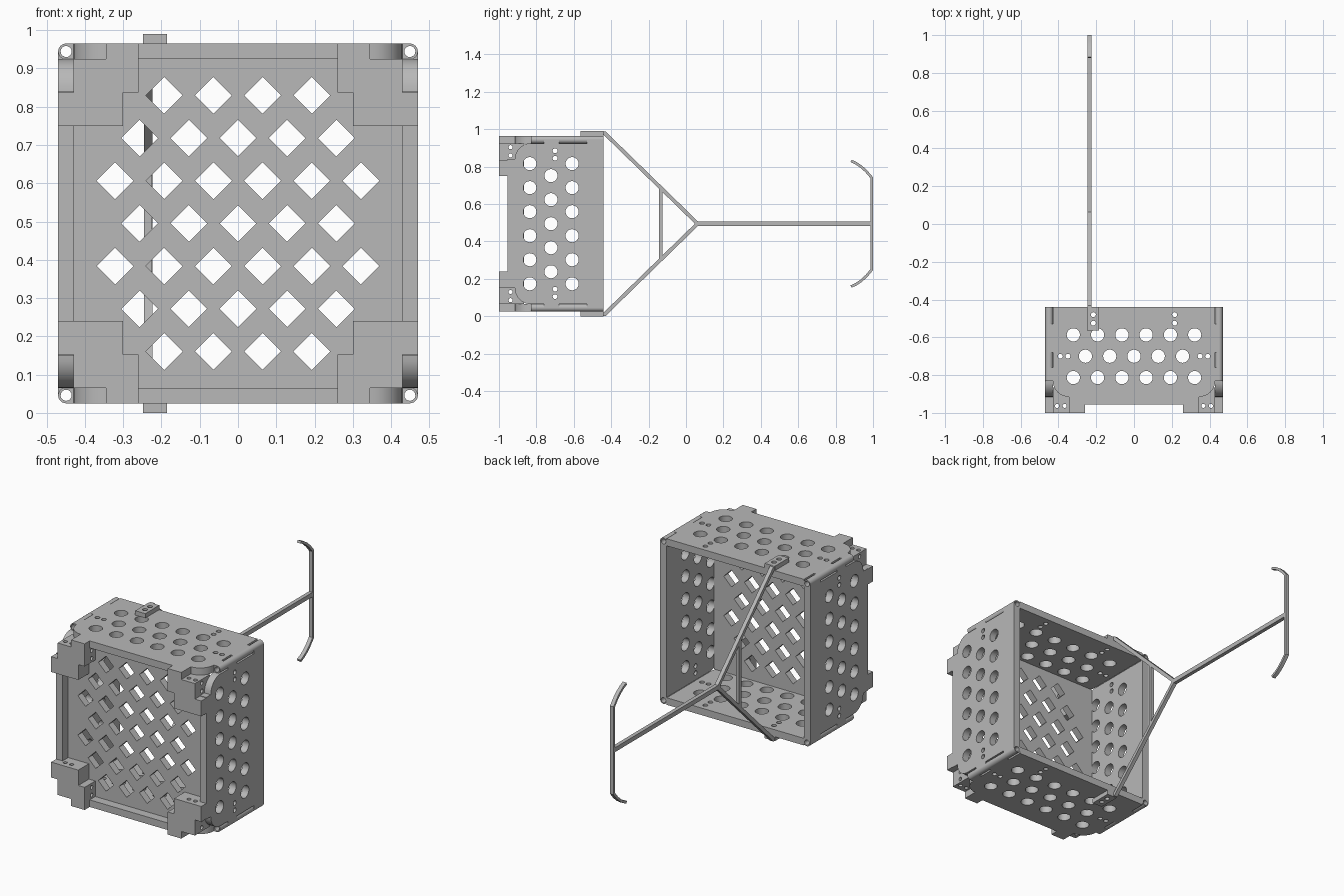
import bpy, bmesh
from math import sin, cos, pi
from mathutils import Matrix, Vector

cube = bpy.data.objects.get("Cube")
if cube:
    bpy.data.objects.remove(cube, do_unlink=True)

grey = bpy.data.materials.new("plain grey")
grey.use_nodes = True
grey.diffuse_color = (0.48, 0.48, 0.48, 1)
grey.node_tree.nodes["Principled BSDF"].inputs["Base Color"].default_value = grey.diffuse_color

MID = 0.495              # height of the symmetry plane
HALF, INNER = 0.47, 0.43  # outer and inner half width of the box
FRONT, BACK = -0.955, -0.44
FLAT = Matrix()
SIDE = Matrix.Rotation(pi / 2, 4, 'Y')
UPRIGHT = Matrix.Rotation(pi / 2, 4, 'X')
LENGTHWISE = Matrix(((0, 0, 1, 0), (1, 0, 0, 0), (0, 1, 0, 0), (0, 0, 0, 1)))


def circle(x, y, r, n=24, a0=0.0):
    return [(x + r * cos(a0 + 2 * pi * i / n), y + r * sin(a0 + 2 * pi * i / n)) for i in range(n)]


def rect(x0, x1, y0, y1):
    return [(x0, y0), (x1, y0), (x1, y1), (x0, y1)]


def finish(obj, mirror=""):
    """Smooth the round walls and mirror about the centre of the box."""
    bpy.ops.object.select_all(action='DESELECT')
    obj.select_set(True)
    bpy.context.view_layer.objects.active = obj
    bpy.ops.object.shade_smooth_by_angle(angle=0.6)
    if mirror:
        mod = obj.modifiers.new("mirror", 'MIRROR')
        mod.use_axis = ['X' in mirror, 'Y' in mirror, 'Z' in mirror]
        mod.use_mirror_merge = False
    return obj


def plate(name, loops, thick, turn, offset, mirror=""):
    """Flat plate from an outline and hole loops, turned and moved into place."""
    curve = bpy.data.curves.new(name, 'CURVE')
    curve.dimensions = '2D'
    curve.fill_mode = 'BOTH'
    curve.extrude = thick / 2
    for loop in loops:
        spline = curve.splines.new('POLY')
        spline.points.add(len(loop) - 1)
        for p, (x, y) in zip(spline.points, loop):
            p.co = (x, y, 0, 1)
        spline.use_cyclic_u = True
    temp = bpy.data.objects.new("temp", curve)
    bpy.context.collection.objects.link(temp)
    graph = bpy.context.evaluated_depsgraph_get()
    mesh = bpy.data.meshes.new_from_object(temp.evaluated_get(graph))
    bpy.data.objects.remove(temp, do_unlink=True)
    bm = bmesh.new()
    bm.from_mesh(mesh)
    bmesh.ops.remove_doubles(bm, verts=bm.verts, dist=0.0001)
    bmesh.ops.transform(bm, matrix=Matrix.Translation(offset) @ turn, verts=bm.verts)
    bmesh.ops.recalc_face_normals(bm, faces=bm.faces)
    bm.to_mesh(mesh)
    bm.free()
    mesh.materials.clear()
    mesh.materials.append(grey)
    obj = bpy.data.objects.new(name, mesh)
    obj.location.z = MID
    bpy.context.collection.objects.link(obj)
    return finish(obj, mirror)


def strip(path, width):
    """Outline of a bar of even width along a path."""
    pts = [Vector(p) for p in path]
    left, right = [], []
    for i, p in enumerate(pts):
        a = (p - pts[i - 1]).normalized() if i else None
        b = (pts[i + 1] - p).normalized() if i < len(pts) - 1 else None
        d = ((a or b) + (b or a)).normalized()
        n = Vector((-d.y, d.x)) * width / 2 / d.dot(a or b)
        left.append(tuple(p + n))
        right.append(tuple(p - n))
    return left + right[::-1]


# Wall outline: front corners cut back and rounded
step, corner_y, r = 0.345, -0.915, 0.085
arc = [(step + r * sin(t * pi / 16), corner_y + r - r * cos(t * pi / 16)) for t in range(9)]
half = [(step, FRONT)] + arc + [(INNER, BACK)]
outline = half + [(-x, y) for x, y in reversed(half)]
pitch = 0.1285


def wall_holes(middle):
    loops = []
    for row in (-1, 0, 1):
        count = 5 if row == 0 else 6
        for i in range(count):
            loops.append(circle((i - (count - 1) / 2) * pitch, middle + row * 0.113, 0.035))
    for s in (-1, 1):
        for u in (0.35, 0.39):
            loops.append(circle(s * u, -0.70, 0.013, 16))
    return loops


# Four walls
latch_holes = [circle(s * 0.215, y, 0.013, 16) for s in (-1, 1) for y in (-0.525, -0.48)]
plate("top_and_bottom_walls", [outline] + wall_holes(-0.70) + latch_holes,
      0.04, FLAT, (0, 0, 0.45), "Z")
plate("side_walls", [outline] + wall_holes(-0.722), 0.04, SIDE, (0.45, 0, 0), "X")

# Front lattice with diamond openings
diamonds = []
for row, count in enumerate((4, 5, 6, 5, 6, 5, 4)):
    for i in range(count):
        diamonds.append(circle((i - (count - 1) / 2) * pitch, (row - 3) * 0.1115, 0.048, 4))
plate("front_lattice", [rect(-INNER, INNER, -INNER, INNER)] + diamonds,
      0.04, UPRIGHT, (0, -0.885, 0), "")

# Hinge tubes along the corner edges, with alternating knuckles
c = 0.449
tube_start = corner_y + r
plate("hinge_tubes", [circle(c, c, 0.021), circle(c, c, 0.0145)], BACK - tube_start,
      UPRIGHT, (0, (BACK + tube_start) / 2, 0), "XZ")
cuts = (tube_start, -0.76, -0.68, -0.53, BACK)
for i, (y0, y1) in enumerate(zip(cuts, cuts[1:])):
    bite = [(c + 0.0145 * cos(a * pi / 8), c + 0.0145 * sin(a * pi / 8)) for a in range(12, 3, -1)]
    shape = [(0.428, 0.428), (c, 0.428)] + bite + [(c, HALF), (0.428, HALF)]
    if i % 2:
        shape = [(y, x) for x, y in shape]
    plate(f"hinge_knuckles_{i + 1}", [shape], y1 - y0, UPRIGHT, (0, (y0 + y1) / 2, 0), "XZ")

# Corner brackets: stepped block drilled in two directions
low, mid, edge = 0.255, 0.342, INNER
body = [(0.26, mid), (0.30, mid), (0.30, low), (edge, low), (edge, edge), (0.26, edge)]
bracket = plate("corner_brackets", [body], 0.12, UPRIGHT, (0, -0.94, 0))
drills = [plate("drill", [circle(u, -0.963, 0.011, 16)], 0.4, FLAT, (0, 0, 0.35)) for u in (0.367, 0.407)]
drills += [plate("drill", [circle(v, -0.938, 0.011, 16)], 0.4, SIDE, (0.35, 0, 0)) for v in (-0.365, -0.409)]
for d in drills:
    # side drills come out below the middle after turning, so lift them to the top corner
    if d.data.vertices[0].co.z < 0:
        d.data.transform(Matrix.Scale(-1, 4, (0, 0, 1)))
        d.data.flip_normals()
    d.hide_render = True
    cut = bracket.modifiers.new("drill", 'BOOLEAN')
    cut.operation, cut.solver, cut.object = 'DIFFERENCE', 'EXACT', d
bpy.context.view_layer.update()
baked = bpy.data.meshes.new_from_object(bracket.evaluated_get(bpy.context.evaluated_depsgraph_get()))
bracket.modifiers.clear()
bracket.data = baked
for d in drills:
    bpy.data.objects.remove(d, do_unlink=True)
finish(bracket, "XZ")

# Bracket tabs that cover the wall edges
plate("upper_bracket_tabs", [rect(0.26, step, edge, HALF)], 0.045, UPRIGHT, (0, -0.9775, 0), "XZ")
plate("side_bracket_tabs", [rect(edge, HALF, low, mid)], 0.045, UPRIGHT, (0, -0.9775, 0), "XZ")

# Handle: clips, forked arms, strut, stem and curved grip
hx = (-0.235, 0, 0)
clip_holes = [circle(-0.215, y, 0.013, 16) for y in (-0.525, -0.48)]
plate("handle_clips", [rect(-0.248, -0.185, -0.565, BACK)] + clip_holes, 0.025,
      FLAT, (0, 0, 0.4825), "Z")
plate("handle_arms", [strip([(-0.455, 0.484), (-0.435, 0.484), (0.06, 0.002)], 0.02)], 0.022,
      LENGTHWISE, hx, "Z")
plate("handle_strut", [rect(-0.145, -0.125, -0.19, 0.19)], 0.02, LENGTHWISE, hx)
plate("handle_stem", [rect(0.045, 0.99, -0.0125, 0.0125)], 0.022, LENGTHWISE, hx)
grip = [(0.993, 0), (0.993, 0.246), (0.965, 0.279), (0.938, 0.304), (0.91, 0.323), (0.882, 0.336)]
plate("handle_grip", [strip([(y, -z) for y, z in grip[:0:-1]] + grip[1:], 0.014)], 0.022,
      LENGTHWISE, hx)
